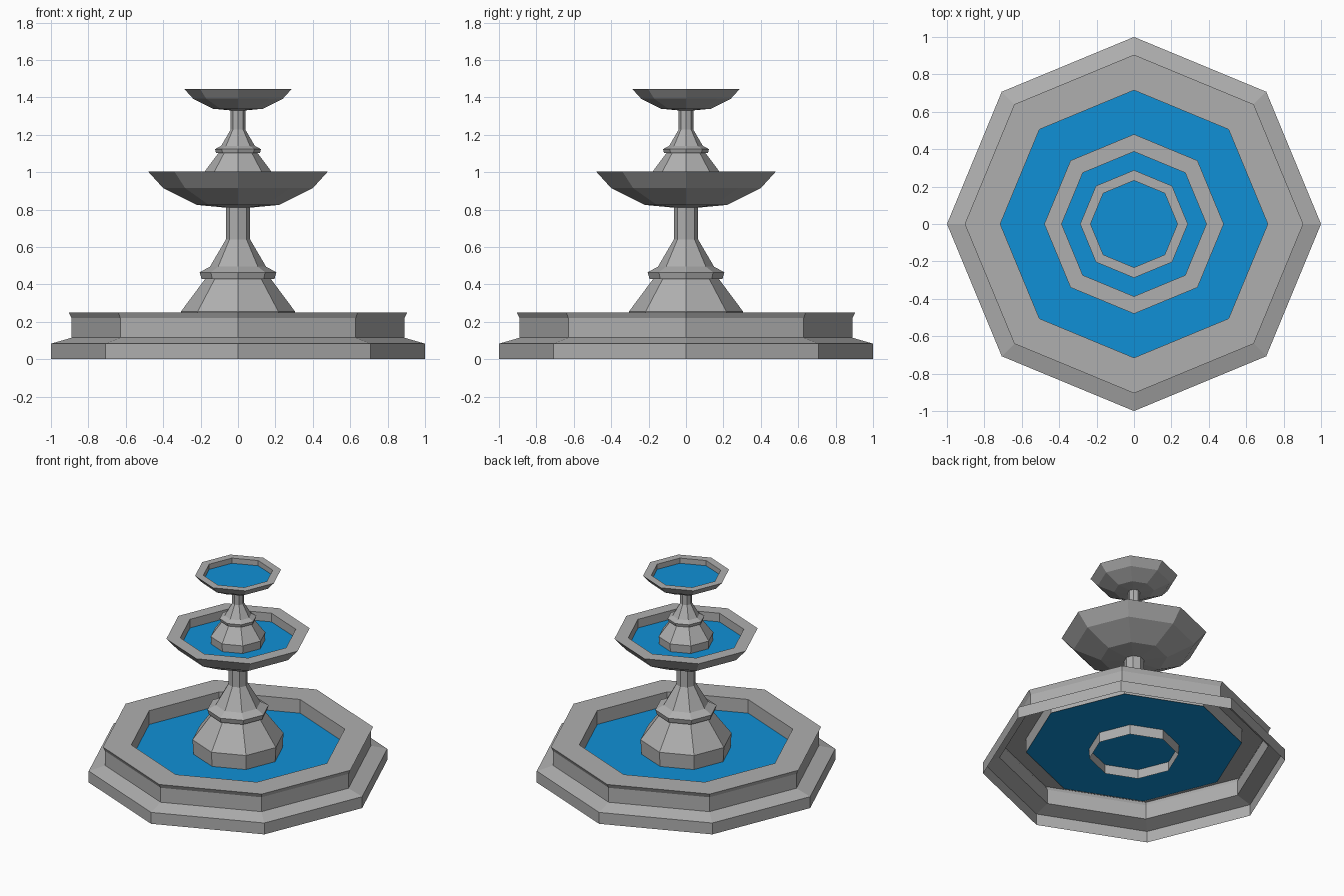
import bpy
import math

if "Cube" in bpy.data.objects:
    bpy.data.objects.remove(bpy.data.objects["Cube"])

SIDES = 8


def material(name, color):
    m = bpy.data.materials.new(name)
    m.diffuse_color = (*color, 1.0)
    m.use_nodes = True
    m.node_tree.nodes["Principled BSDF"].inputs["Base Color"].default_value = m.diffuse_color
    return m


stone = material("grey_stone", (0.43, 0.43, 0.43))
water = material("blue_water", (0.005, 0.28, 0.67))


def lathe(name, profile, mat, scale=1.0, z0=0.0):
    """Spin a (radius, height) profile into eight flat sides; radius 0 caps the end."""
    verts, faces, rings = [], [], []
    for r, z in profile:
        start = len(verts)
        count = 1 if r == 0 else SIDES
        for k in range(count):
            a = 2 * math.pi * k / SIDES
            verts.append((r * scale * math.cos(a), r * scale * math.sin(a), z0 + z * scale))
        rings.append([start + (k % count) for k in range(SIDES)])
    for lo, hi in zip(rings, rings[1:]):
        for k in range(SIDES):
            n = (k + 1) % SIDES
            f = [lo[k], lo[n], hi[n], hi[k]]
            faces.append(list(dict.fromkeys(f)))
    mesh = bpy.data.meshes.new(name)
    mesh.from_pydata(verts, [], faces)
    mesh.materials.append(mat)
    obj = bpy.data.objects.new(name, mesh)
    bpy.context.collection.objects.link(obj)
    return obj


def disc(name, radius, z, mat, scale=1.0, z0=0.0):
    lathe(name, [(radius, z), (0, z)], mat, scale, z0)


# Ground basin: hollow stepped wall with flared rim, open underneath
lathe("ground_basin", [(1.0, 0), (1.0, 0.083), (0.89, 0.115), (0.89, 0.22),
                       (0.905, 0.25), (0.715, 0.25), (0.715, 0.145)], stone)
disc("ground_basin_water", 0.715, 0.15, water)

# Two tiers: the upper one is the lower one at 0.6 scale
SMALL = 0.6
for label, s, z0 in (("lower", 1.0, 0.0), ("upper", SMALL, 1.33 - 0.81 * SMALL)):
    # Pedestal with collar and column
    lathe(label + "_pedestal", [(0.295, 0.08), (0.305, 0.255), (0.175, 0.43), (0.195, 0.43),
                                (0.205, 0.465), (0.15, 0.495), (0.065, 0.64),
                                (0.065, 0.83)], stone, s, z0)
    # Bowl with flat rim and recessed inside
    lathe(label + "_bowl", [(0, 0.81), (0.06, 0.81), (0.22, 0.825), (0.40, 0.915), (0.48, 1.003),
                            (0.387, 1.003), (0.387, 0.935)], stone, s, z0)
    disc(label + "_bowl_water", 0.387, 0.94, water, s, z0)
